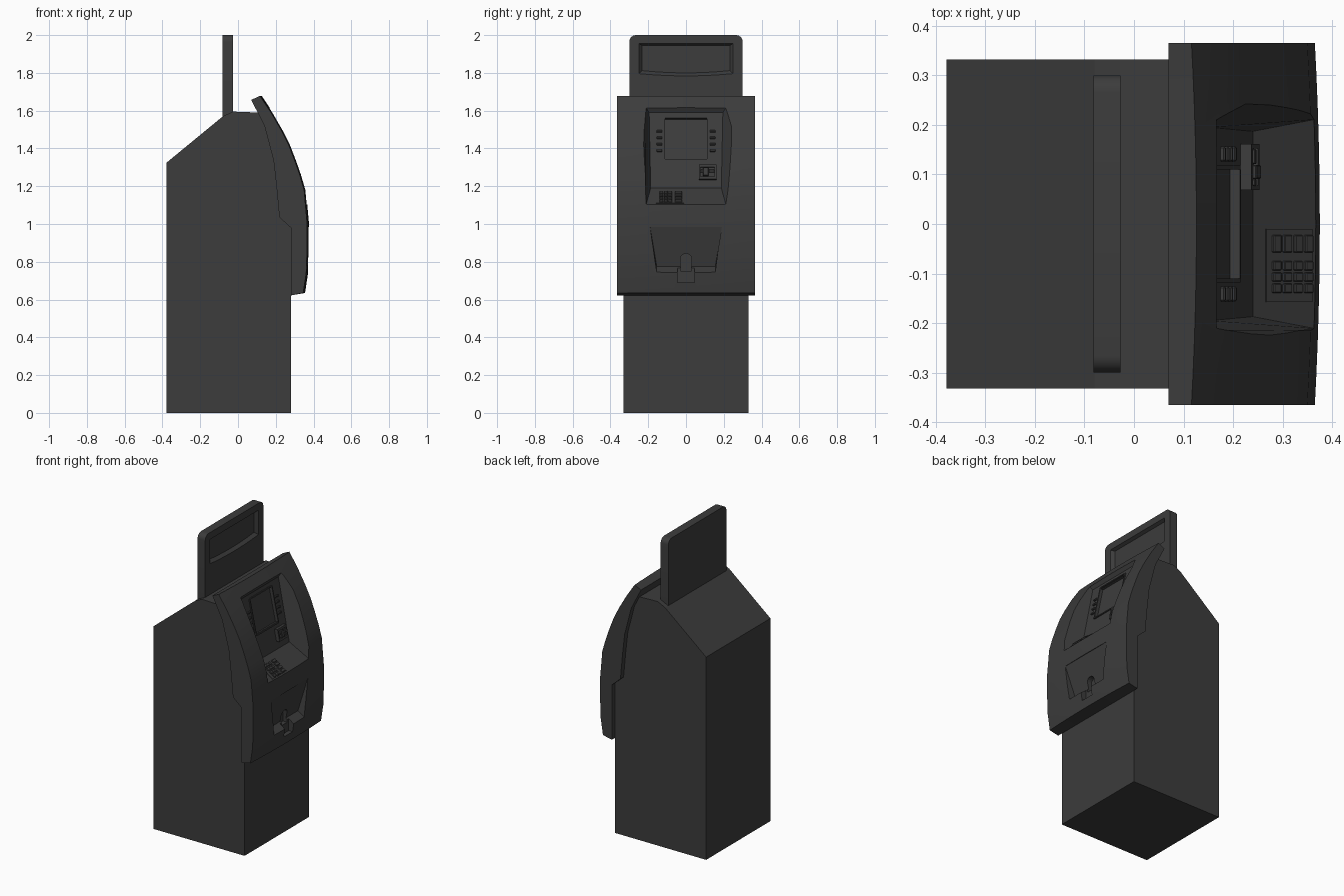
import bpy, bmesh, math
from mathutils import Matrix, Vector

if "Cube" in bpy.data.objects:
    bpy.data.objects.remove(bpy.data.objects["Cube"])

dark = bpy.data.materials.new("dark_grey")
dark.diffuse_color = (0.045, 0.045, 0.045, 1)
dark.use_nodes = True
dark.node_tree.nodes["Principled BSDF"].inputs["Base Color"].default_value = dark.diffuse_color


def finish(name, bm):
    bmesh.ops.recalc_face_normals(bm, faces=bm.faces)
    me = bpy.data.meshes.new(name)
    bm.to_mesh(me)
    bm.free()
    ob = bpy.data.objects.new(name, me)
    bpy.context.collection.objects.link(ob)
    me.materials.append(dark)
    return ob


def loft(name, rings):
    """Closed solid through a series of equal-length rings."""
    bm = bmesh.new()
    vs = [[bm.verts.new(p) for p in r] for r in rings]
    n = len(rings[0])
    for a, b in zip(vs, vs[1:]):
        for i in range(n):
            j = (i + 1) % n
            bm.faces.new((a[i], a[j], b[j], b[i]))
    bm.faces.new(vs[0])
    bm.faces.new(vs[-1][::-1])
    return finish(name, bm)


def boxes(name, items, bevel=0.0):
    """One object from (centre, size, tilt about y) boxes."""
    bm = bmesh.new()
    for c, s, tilt in items:
        m = Matrix.Translation(c) @ Matrix.Rotation(tilt, 4, 'Y') @ Matrix.Diagonal((*s, 1))
        bmesh.ops.create_cube(bm, size=1, matrix=m)
    if bevel:
        bmesh.ops.bevel(bm, geom=bm.edges[:], offset=bevel, segments=1, affect='EDGES')
    return finish(name, bm)


def cut(ob, cutters):
    for c in cutters:
        c.hide_render = True
        mod = ob.modifiers.new("cut", 'BOOLEAN')
        mod.operation, mod.solver, mod.object = 'DIFFERENCE', 'EXACT', c
    dg = bpy.context.evaluated_depsgraph_get()
    me = bpy.data.meshes.new_from_object(ob.evaluated_get(dg))
    ob.modifiers.clear()
    ob.data = me
    for c in cutters:
        bpy.data.objects.remove(c)


def smooth(ob, deg):
    bpy.ops.object.select_all(action='DESELECT')
    ob.select_set(True)
    bpy.context.view_layer.objects.active = ob
    bpy.ops.object.shade_smooth_by_angle(angle=math.radians(deg))


# Cabinet: side profile that shares the fascia's back line
back = [(0.28, 0.98), (0.219, 1.035), (0.203, 1.205), (0.188, 1.337), (0.14, 1.52)]
cab = [(-0.378, 0), (0.28, 0)] + back + [(0.108, 1.59), (-0.028, 1.595), (-0.08, 1.57), (-0.378, 1.325)]
loft("cabinet", [[(x, y, z) for x, z in cab] for y in (-0.332, 0.332)])

# Fascia: curved side profile, bowed slightly across its width
front = [(0.355, 0.635), (0.371, 0.74), (0.375, 0.85), (0.375, 1.01), (0.36, 1.18), (0.337, 1.26),
         (0.31, 1.337), (0.278, 1.42), (0.24, 1.495), (0.185, 1.59), (0.126, 1.678)]
rear = [(0.07, 1.657)] + back[::-1] + [(0.28, 0.622)]
W = 0.365
rings = []
for i in range(13):
    y = -W + 2 * W * i / 12
    rings.append([(x - 0.01 * (y / W) ** 2, y, z) for x, z in front] + [(x, y, z) for x, z in rear])
fascia = loft("fascia", rings)


def quad(x0, y0, z0, x1, y1, z1):
    return [(x0, -y0, z0), (x0, y0, z0), (x1, y1, z1), (x1, -y1, z1)]


WALL = -math.atan2(0.085, 0.40)   # display wall, local x is its normal
SHELF = math.atan2(0.09, 0.13)    # keypad shelf, local z is its normal


def on_wall(y, z, out=0.0):
    p = Vector((0.24 - 0.2125 * (z - 1.19), y, z))
    return p + out * Vector((math.cos(WALL), 0, -math.sin(WALL)))


def on_shelf(x, y, out=0.0):
    p = Vector((x, y, 1.19 - (x - 0.24) * 0.09 / 0.13))
    return p + out * Vector((math.sin(SHELF), 0, math.cos(SHELF)))


# Recesses: operator bay, display, cash tray with finger niche and lip notch
bay = loft("bay_cutter", [quad(0.24, 0.187, 1.19, 0.155, 0.195, 1.59),
                          quad(0.448, 0.227, 1.046, 0.215, 0.275, 1.71)])
display = boxes("display_cutter", [(on_wall(0, 1.45), (0.028, 0.22, 0.218), WALL)])
tray = loft("tray_cutter", [quad(0.325, 0.155, 0.775, 0.371, 0.19, 0.985),
                            quad(0.45, 0.155, 0.69, 0.45, 0.19, 0.985)])
notch = boxes("notch_cutter", [((0.38, 0, 0.735), (0.09, 0.09, 0.09), 0)])
arch = [(0.03 * math.cos(a), 0.815 + 0.028 * math.sin(a)) for a in [math.pi * i / 8 for i in range(9)]]
arch = [(0.03, 0.75)] + arch + [(-0.03, 0.75)]
niche = loft("niche_cutter", [[(x, y, z) for y, z in arch] for x in (0.305, 0.40)])
cut(fascia, [bay, display, tray, notch, niche])
smooth(fascia, 15)

# Display surround
boxes("display_frame",
      [(on_wall(s * 0.114, 1.45, 0.002), (0.008, 0.008, 0.234), WALL) for s in (-1, 1)] +
      [(on_wall(0, 1.45 + s * 0.113, 0.002), (0.008, 0.22, 0.008), WALL) for s in (-1, 1)])

# Four selection buttons on each side of the display
boxes("side_buttons", [(on_wall(s * 0.141, 1.388 + 0.034 * i, 0.003), (0.012, 0.03, 0.013), WALL)
                       for s in (-1, 1) for i in range(4)], 0.003)

# Card reader: plate with slot, guide block in the middle
reader = boxes("card_reader", [(on_wall(0.115, 1.272, 0.008), (0.03, 0.092, 0.078), WALL)])
cut(reader, [boxes("slot_cutter", [(on_wall(0.115, 1.272, 0.022), (0.016, 0.074, 0.05), WALL)])])
boxes("card_guide", [(on_wall(0.105, 1.272, 0.02), (0.02, 0.028, 0.044), WALL),
                     (on_wall(0.136, 1.276, 0.018), (0.014, 0.03, 0.014), WALL),
                     (on_wall(0.084, 1.276, 0.018), (0.014, 0.014, 0.014), WALL)], 0.002)

# Keypad: plate, three columns of keys and one column of wide function keys
boxes("keypad_plate", [(on_shelf(0.312, -0.084, 0.001), (0.113, 0.147, 0.006), SHELF)])
boxes("keypad_keys", [(on_shelf(0.284 + 0.0215 * i, y, 0.007), (0.019, w, 0.01), SHELF)
                      for i in range(4)
                      for y, w in ((-0.04, 0.036), (-0.084, 0.019), (-0.107, 0.019), (-0.13, 0.019))], 0.002)

# Topper sign: rounded top corners and a recessed window with a sagging lower edge
R = 0.035
top = [(0.30 - R + R * math.cos(a), 2.0 - R + R * math.sin(a)) for a in [math.pi / 2 * i / 6 for i in range(7)]]
outline = [(0.30, 1.57)] + top + [(-y, z) for y, z in top[::-1]] + [(-0.30, 1.57)]
sign = loft("topper_sign", [[(x, y, z) for y, z in outline] for x in (-0.082, -0.027)])


def window(x, w, z0, z1, sag):
    low = [(-w + 2 * w * i / 10) for i in range(11)]
    return [(x, y, z0 - sag * (1 - (y / w) ** 2)) for y in low] + [(x, w, z1), (x, -w, z1)]


cut(sign, [loft("window_cutter", [window(-0.047, 0.232, 1.812, 1.945, 0.012),
                                  window(-0.027, 0.25, 1.796, 1.955, 0.012),
                                  window(0.0, 0.25, 1.796, 1.955, 0.012)])])
smooth(sign, 30)
